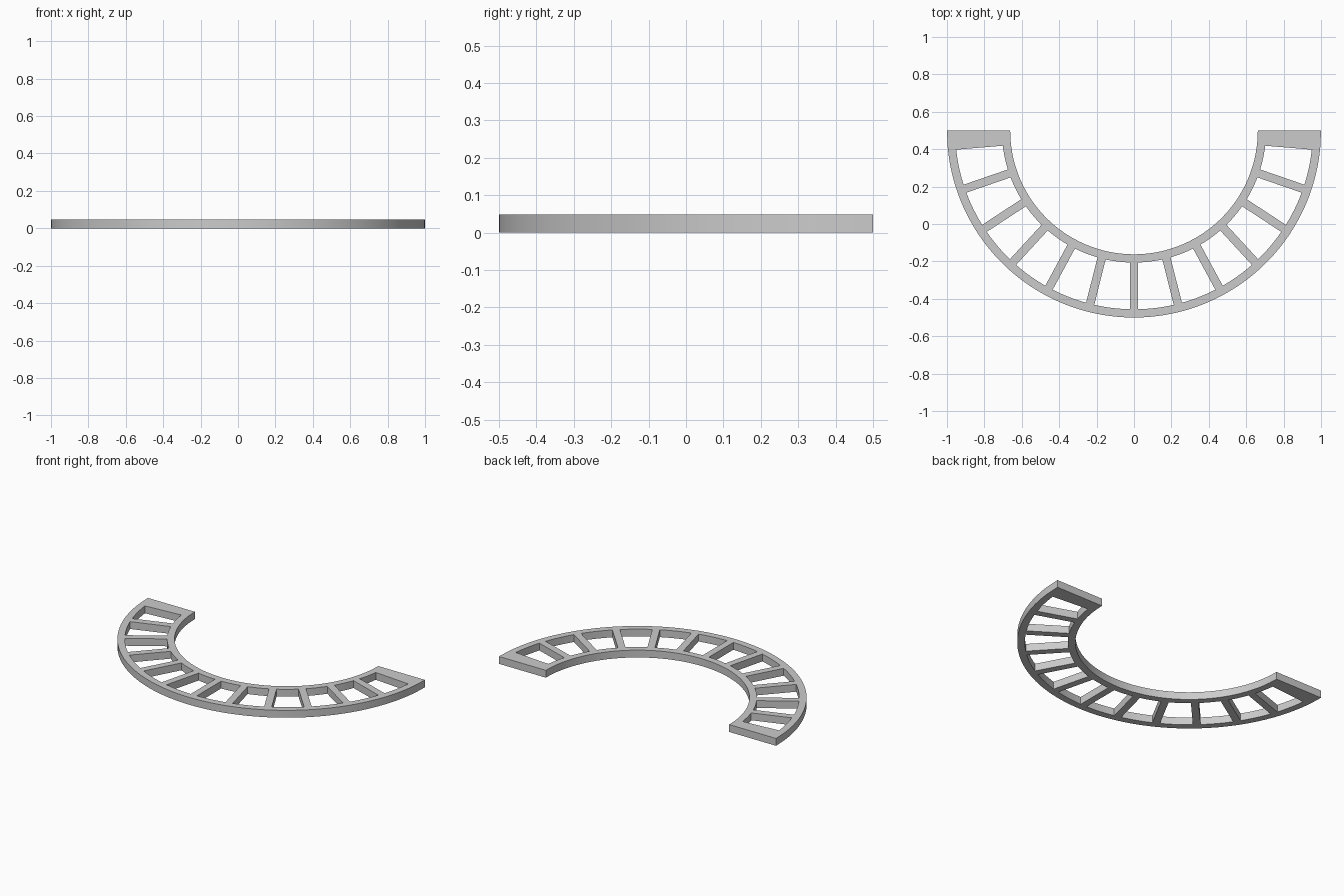
import bpy
import bmesh
from math import asin, sin, cos, radians

if "Cube" in bpy.data.objects:
    bpy.data.objects.remove(bpy.data.objects["Cube"], do_unlink=True)

RADII = (0.662, 0.706, 0.956, 1.0)   # inner rail, then outer rail
HALF_SPOKE = 0.0225
HEIGHT = 0.048
STEP = radians(14.2)
LAST = 6                             # end blocks sit at spokes -6 and +6
BAY_SEGMENTS = 6
CENTRE_Y = 0.5


def spoke_edge(k, side):
    """Angles at each radius along one straight side of spoke k."""
    return [k * STEP + side * asin(HALF_SPOKE / r) for r in RADII]


# Columns of angles across the half ring, each with a flag: solid up to the next
columns = [([radians(-90)] * 4, True)]
for k in range(-LAST, LAST + 1):
    if k > -LAST:
        columns.append((spoke_edge(k, -1), True))
    columns.append((spoke_edge(k, 0), True))
    if k < LAST:
        start, end = spoke_edge(k, 1), spoke_edge(k + 1, -1)
        for i in range(BAY_SEGMENTS):
            t = i / BAY_SEGMENTS
            columns.append(([a + (b - a) * t for a, b in zip(start, end)], False))
columns.append(([radians(90)] * 4, True))

# Flat frame: both rails everywhere, the middle band only at spokes and ends
bm = bmesh.new()
grid = [[bm.verts.new((r * sin(a), CENTRE_Y - r * cos(a), 0))
         for r, a in zip(RADII, angles)] for angles, _ in columns]
for i in range(len(grid) - 1):
    here, after = grid[i], grid[i + 1]
    for band in range(3):
        if band != 1 or columns[i][1]:
            bm.faces.new((here[band], here[band + 1], after[band + 1], after[band]))

# Thicken upward
result = bmesh.ops.extrude_face_region(bm, geom=bm.faces[:], use_keep_orig=True)
top = [v for v in result["geom"] if isinstance(v, bmesh.types.BMVert)]
bmesh.ops.translate(bm, verts=top, vec=(0, 0, HEIGHT))
bmesh.ops.recalc_face_normals(bm, faces=bm.faces[:])

mesh = bpy.data.meshes.new("curved_ladder_frame")
bm.to_mesh(mesh)
bm.free()
frame = bpy.data.objects.new("curved_ladder_frame", mesh)
bpy.context.collection.objects.link(frame)

# Plain grey
grey = bpy.data.materials.new("plain_grey")
grey.use_nodes = True
colour = (0.6, 0.6, 0.6, 1)
grey.diffuse_color = colour
grey.node_tree.nodes["Principled BSDF"].inputs["Base Color"].default_value = colour
mesh.materials.append(grey)

# Smooth curved walls, crisp corners
bpy.ops.object.select_all(action="DESELECT")
frame.select_set(True)
bpy.context.view_layer.objects.active = frame
bpy.ops.object.shade_smooth_by_angle(angle=radians(30))
